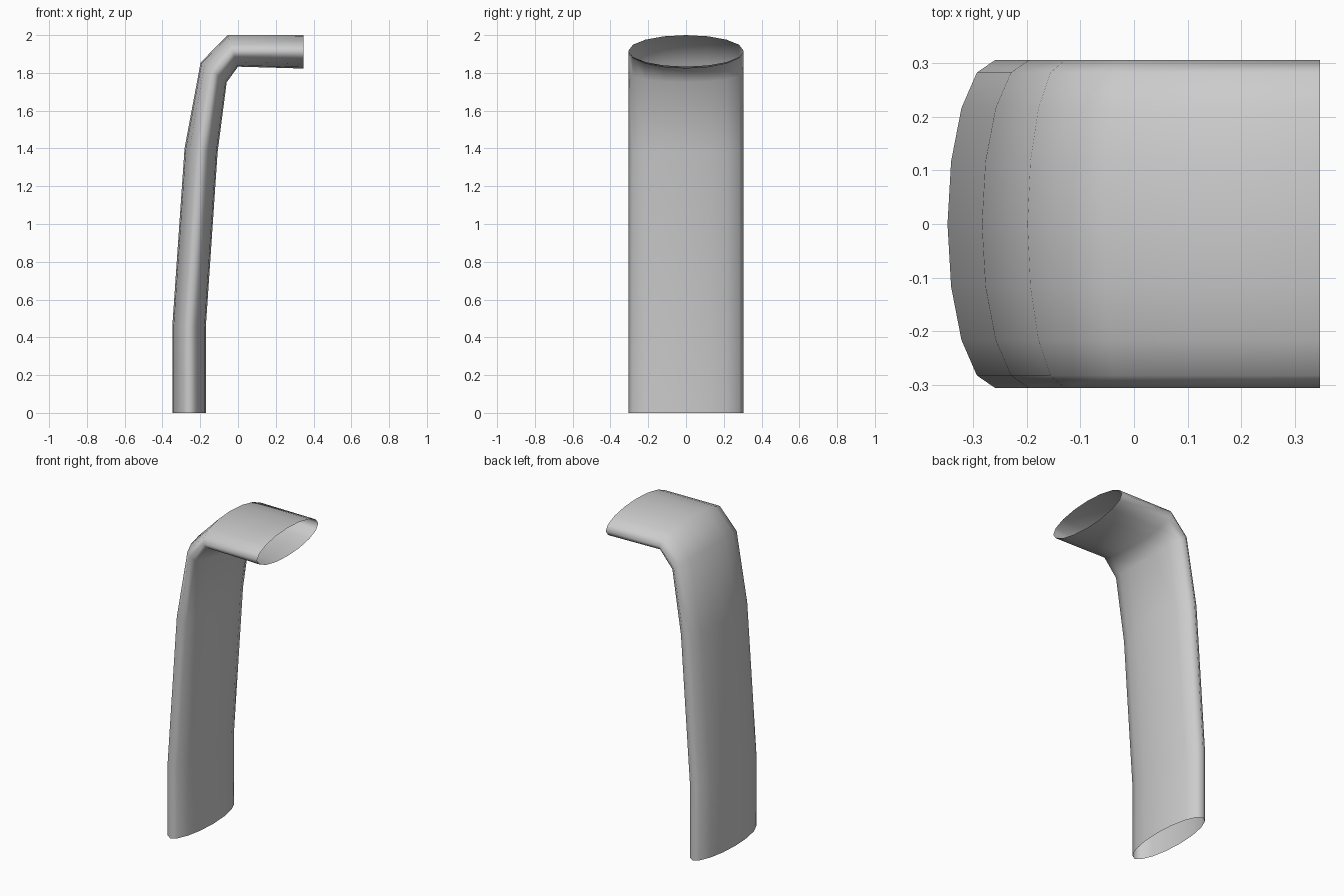
import bpy, bmesh
from math import cos, sin, pi

if "Cube" in bpy.data.objects:
    bpy.data.objects.remove(bpy.data.objects["Cube"])

SIDES = 16
HALF_WIDTH = 0.305

# Side profile of the bent tube: (outer x, outer z, inner x, inner z) per ring
profile = [
    (-0.347, 0.00, -0.170, 0.00),
    (-0.347, 0.47, -0.170, 0.46),
    (-0.283, 1.40, -0.108, 1.38),
    (-0.198, 1.855, -0.060, 1.75),
    (-0.055, 2.00, 0.000, 1.833),
    (0.346, 2.00, 0.346, 1.823),
]

# Bent oval tube, open at both ends
bm = bmesh.new()
rings = []
for ox, oz, ix, iz in profile:
    ring = []
    for i in range(SIDES):
        a = 2 * pi * i / SIDES
        t = (1 - cos(a)) / 2
        ring.append(bm.verts.new((ox + (ix - ox) * t,
                                  HALF_WIDTH * sin(a),
                                  oz + (iz - oz) * t)))
    rings.append(ring)

for low, high in zip(rings, rings[1:]):
    for i in range(SIDES):
        j = (i + 1) % SIDES
        face = bm.faces.new((low[i], high[i], high[j], low[j]))
        face.smooth = True

# Make the faces point outward
bm.normal_update()
first = bm.faces[:][0]
if first.normal.x > 0:
    bmesh.ops.reverse_faces(bm, faces=bm.faces[:])

mesh = bpy.data.meshes.new("bent_tube")
bm.to_mesh(mesh)
bm.free()
tube = bpy.data.objects.new("bent_tube", mesh)
bpy.context.collection.objects.link(tube)
